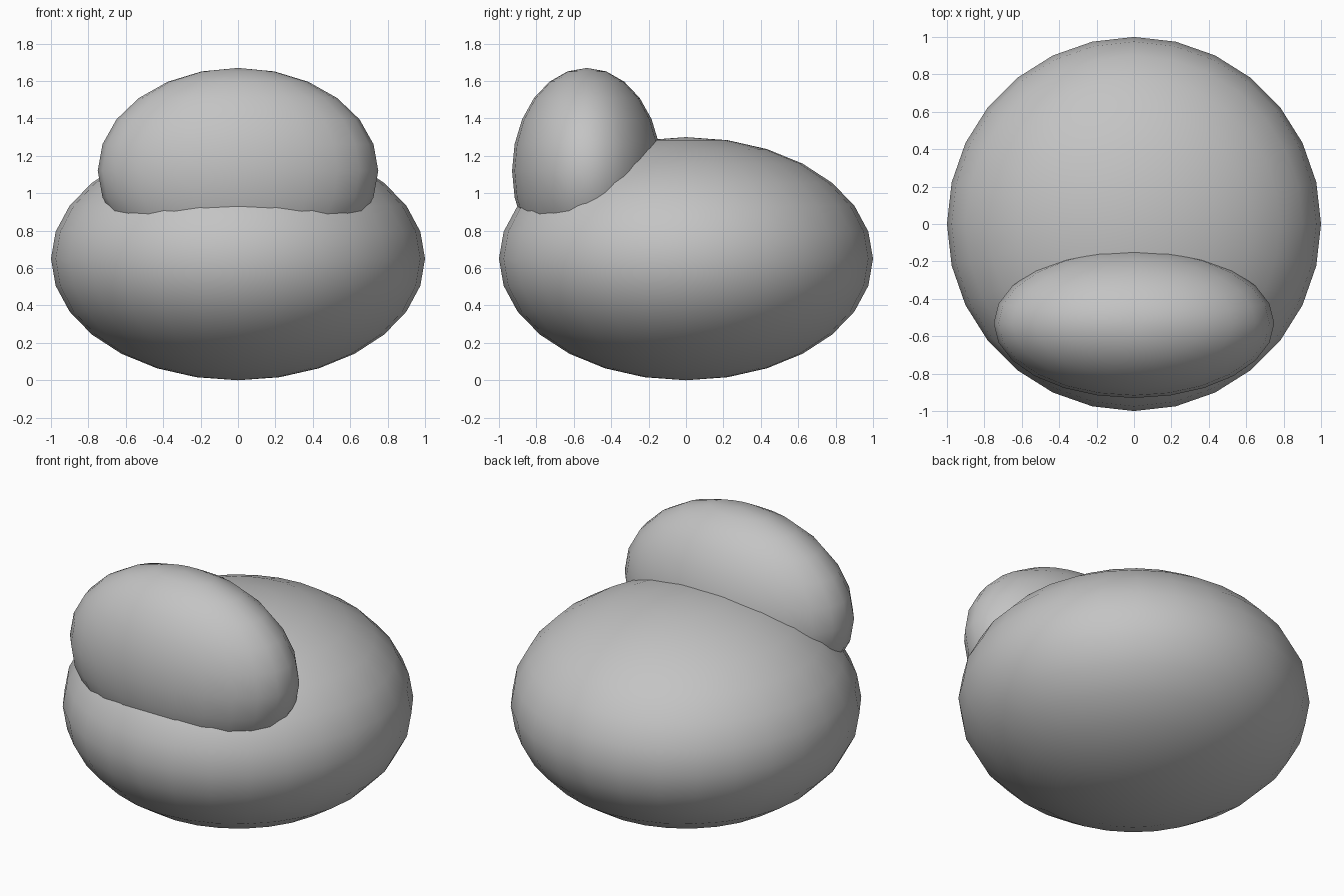
import bpy

cube = bpy.data.objects.get("Cube")
if cube:
    bpy.data.objects.remove(cube, do_unlink=True)

# Single flat colour
grey = bpy.data.materials.new("soft_grey")
grey.use_nodes = True
colour = (0.55, 0.55, 0.55, 1)
grey.diffuse_color = colour
grey.node_tree.nodes["Principled BSDF"].inputs["Base Color"].default_value = colour


def ellipsoid(name, centre, radii, segments):
    """Smooth squashed sphere with half as many rings as segments."""
    bpy.ops.mesh.primitive_uv_sphere_add(
        segments=segments, ring_count=segments // 2, radius=1, location=centre)
    part = bpy.context.object
    part.name = name
    part.scale = radii
    bpy.ops.object.transform_apply(location=False, rotation=False, scale=True)
    bpy.ops.object.shade_smooth()
    part.data.materials.append(grey)
    return part


# Wide rounded body
ellipsoid("body", (0, 0, 0.65), (1, 1, 0.65), 28)

# Backrest sunk into the front of the body
ellipsoid("backrest", (0, -0.53, 1.12), (0.75, 0.4, 0.55), 24)
